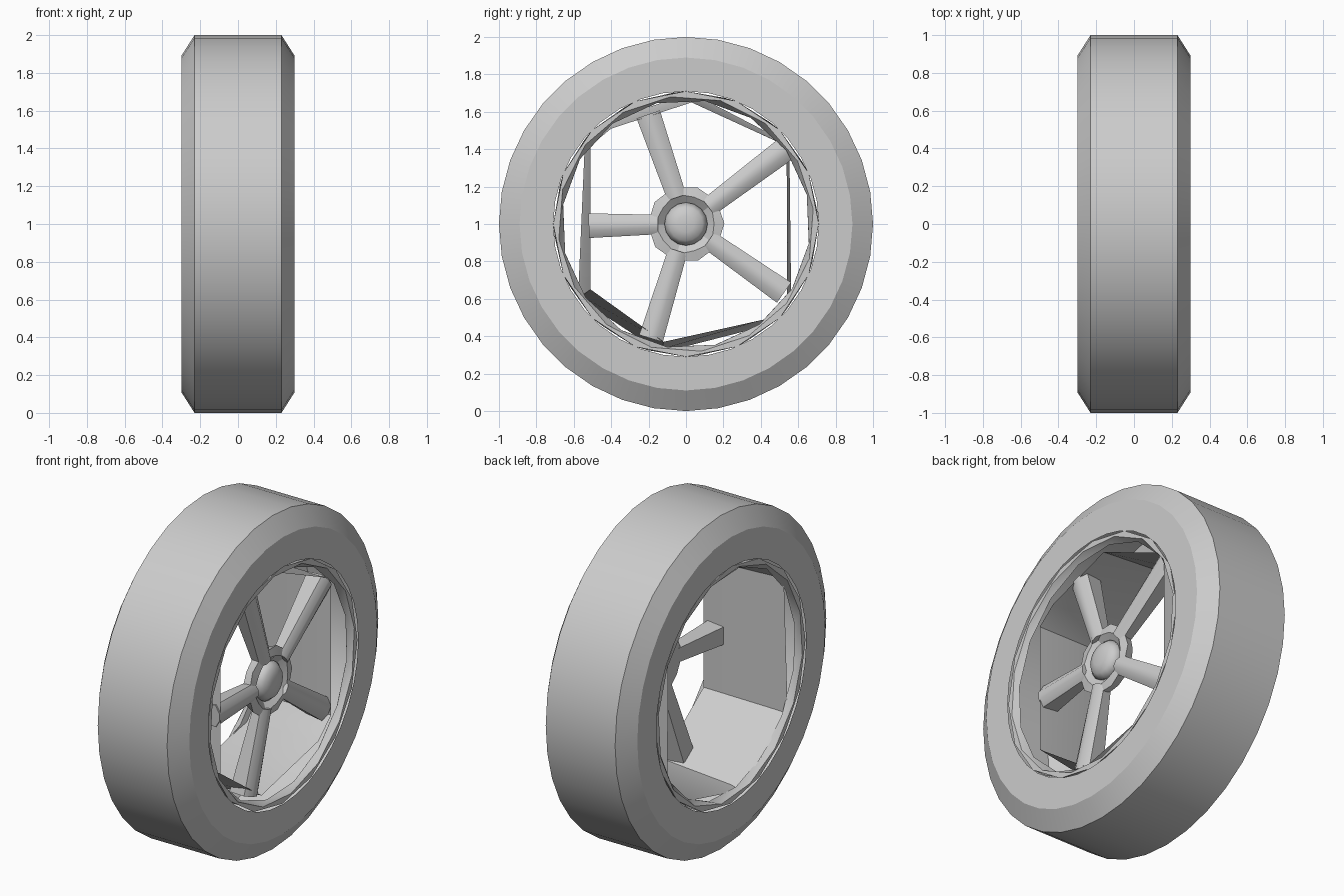
import bpy, math
from mathutils import Vector

if "Cube" in bpy.data.objects:
    bpy.data.objects.remove(bpy.data.objects["Cube"])

CZ = 1.0  # axle height


def make(name, verts, faces, angle=30):
    me = bpy.data.meshes.new(name)
    me.from_pydata([Vector(v) + Vector((0, 0, CZ)) for v in verts], [], faces)
    me.update()
    ob = bpy.data.objects.new(name, me)
    bpy.context.collection.objects.link(ob)
    bpy.ops.object.select_all(action='DESELECT')
    ob.select_set(True)
    bpy.context.view_layer.objects.active = ob
    bpy.ops.object.shade_smooth_by_angle(angle=math.radians(angle))
    return ob


def loft(rings, close=False):
    # bridge equal-length rings of points; optionally join last to first
    n = len(rings[0])
    verts = [p for r in rings for p in r]
    m = len(rings)
    faces = []
    for i in range(m if close else m - 1):
        a, b = i * n, ((i + 1) % m) * n
        for k in range(n):
            l = (k + 1) % n
            faces.append((a + k, a + l, b + l, b + k))
    return verts, faces


def circle(x, r, n, start=0.0):
    # ring of points around the x axle
    return [(x, r * math.cos(start + 2 * math.pi * k / n),
             r * math.sin(start + 2 * math.pi * k / n)) for k in range(n)]


# tyre: chamfered tread with flat sidewalls, open on the inside
profile = [(0.30, 0.71), (0.30, 0.89), (0.23, 1.0),
           (-0.23, 1.0), (-0.30, 0.89), (-0.30, 0.71)]
make("tyre", *loft([circle(x, r, 36) for x, r in profile]), angle=25)

# rim lips: coarse slightly twisted tube on each side
for side, name in ((1, "outer_lip"), (-1, "inner_lip")):
    n = 16
    section = [(0.295, 0.71, 0), (0.295, 0.685, 0.12),
               (0.26, 0.665, 0.24), (0.25, 0.705, 0.1)]
    rings = [circle(side * x, r, n, t) for x, r, t in section]
    v, f = loft(rings, close=True)
    if side > 0:
        f = [p[::-1] for p in f]
    make(name, v, f, 40)

# barrel: coarse polygonal shell flaring towards the inner side
front = [(-0.51, 0.42), (-0.51, -0.35), (-0.12, -0.63), (0.42, -0.51),
         (0.54, -0.40), (0.54, 0.42), (0.03, 0.65), (-0.40, 0.51)]


def scaled(x, r):
    return [(x, *(Vector(p).normalized() * r)) for p in front]


rings = [[(0.24, y, z) for y, z in front], scaled(-0.21, 0.68), scaled(-0.27, 0.70)]
v, f = loft(rings)
make("barrel", v, [p[::-1] for p in f], 40)

# spokes: five tapered bars with a chamfered front
lengths = [0.665, 0.62, 0.52, 0.64, 0.64]
for i, end in enumerate(lengths):
    a = math.radians(37 + 72 * i)
    rad = Vector((0, math.cos(a), math.sin(a)))
    tan = Vector((0, -math.sin(a), math.cos(a)))

    def section(r, back, w):
        pts = [(back, -w * 0.8), (0.215, -w), (0.24, -w * 0.35),
               (0.24, w * 0.35), (0.215, w), (back, w * 0.8)]
        return [rad * r + tan * t + Vector((x, 0, 0)) for x, t in pts]

    v, f = loft([section(0.15, 0.16, 0.052), section(end, 0.11, 0.066)])
    f += [tuple(range(5, -1, -1)), tuple(range(6, 12))]
    make("spoke_%d" % (i + 1), [tuple(p) for p in v], f, 50)


# hub: shallow dish with a scalloped edge
def scallop(x, hi, lo):
    pts = []
    for k in range(10):
        a = math.radians(37 + 36 * k)
        r = hi if k % 2 == 0 else lo
        pts.append((x, r * math.cos(a), r * math.sin(a)))
    return pts


v, f = loft([scallop(0.16, 0.10, 0.10), scallop(0.16, 0.195, 0.18),
             scallop(0.215, 0.205, 0.205), scallop(0.225, 0.17, 0.15),
             scallop(0.18, 0.10, 0.10)])
f += [tuple(range(40, 50)), tuple(range(9, -1, -1))]
make("hub", v, f, 30)

# cap: low dome in the middle of the hub
v, f = loft([circle(0.17, 0.105, 16), circle(0.205, 0.115, 16),
             circle(0.235, 0.09, 16), circle(0.25, 0.045, 16)])
f.append(tuple(range(48, 64)))
make("hub_cap", v, f, 60)
